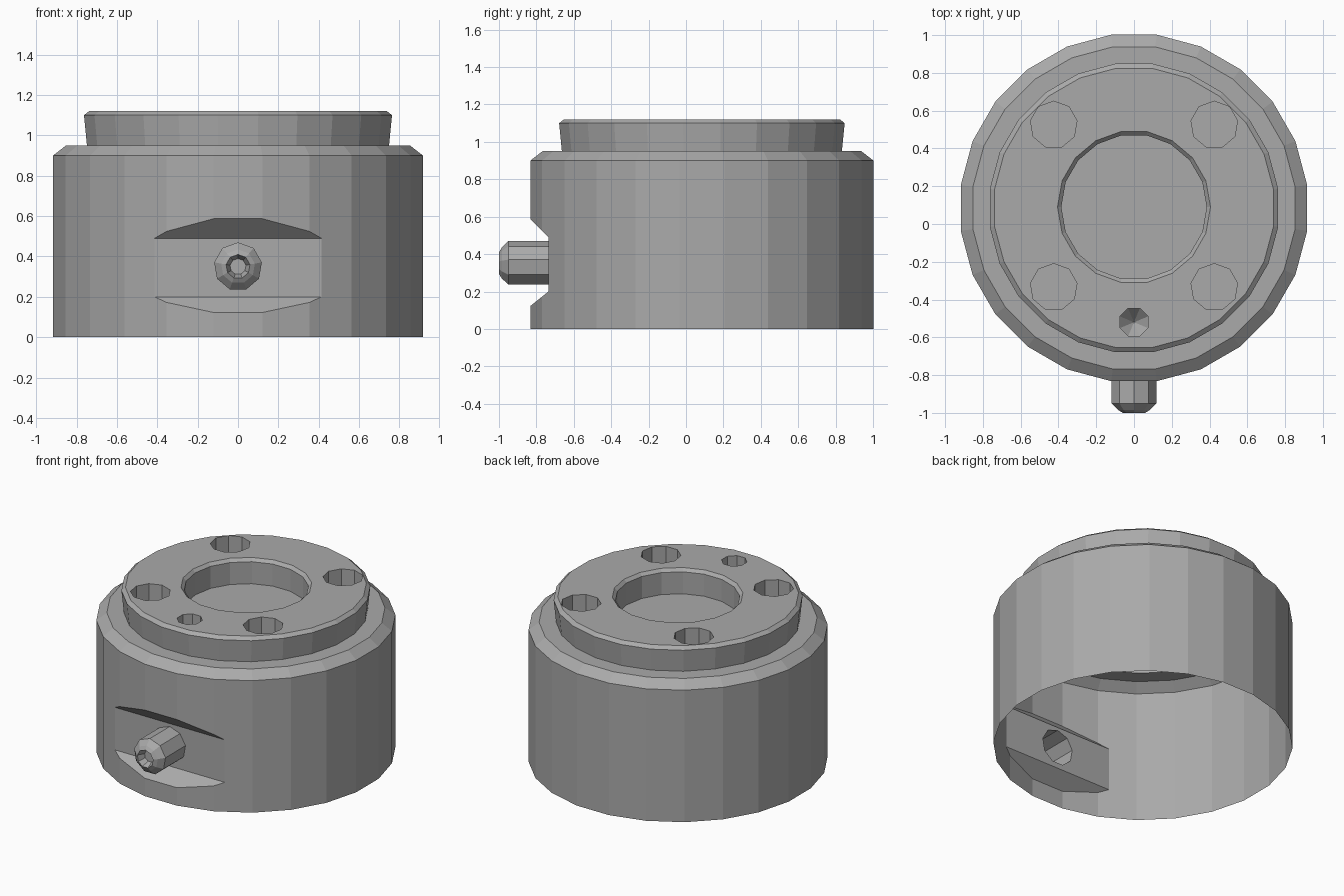
import bpy, bmesh, math
from mathutils import Matrix, Vector

if "Cube" in bpy.data.objects:
    bpy.data.objects.remove(bpy.data.objects["Cube"], do_unlink=True)

AXIS_Y = 0.085

grey = bpy.data.materials.new("light_grey")
grey.use_nodes = True
colour = (0.4, 0.4, 0.4, 1)
grey.diffuse_color = colour
grey.node_tree.nodes["Principled BSDF"].inputs["Base Color"].default_value = colour


def finish(name, bm):
    bmesh.ops.recalc_face_normals(bm, faces=bm.faces)
    mesh = bpy.data.meshes.new(name)
    bm.to_mesh(mesh)
    bm.free()
    mesh.materials.append(grey)
    obj = bpy.data.objects.new(name, mesh)
    bpy.context.collection.objects.link(obj)
    return obj


def lathe(name, profile, sides, place=Matrix()):
    """Closed turned solid from (radius, height) pairs, with a flat facing the front."""
    bm = bmesh.new()
    rings = []
    for r, z in profile:
        ring = []
        for i in range(sides):
            a = -math.pi / 2 + (i + 0.5) * math.tau / sides
            ring.append(bm.verts.new(place @ Vector((r * math.cos(a), r * math.sin(a), z))))
        rings.append(ring)
    for low, high in zip(rings, rings[1:]):
        for i in range(sides):
            j = (i + 1) % sides
            bm.faces.new((low[i], low[j], high[j], high[i]))
    bm.faces.new(rings[0])
    bm.faces.new(rings[-1])
    return finish(name, bm)


def combine(target, tool, operation):
    mod = target.modifiers.new("combine", "BOOLEAN")
    mod.operation, mod.solver, mod.object = operation, "EXACT", tool
    bpy.context.view_layer.update()
    graph = bpy.context.evaluated_depsgraph_get()
    mesh = bpy.data.meshes.new_from_object(target.evaluated_get(graph))
    target.modifiers.clear()
    target.data = mesh
    bpy.data.objects.remove(tool, do_unlink=True)


# Stepped housing with chamfered shoulders
housing = lathe("ring_housing", [(0.925, 0), (0.925, 0.9), (0.86, 0.95), (0.755, 0.95),
                                 (0.77, 1.1), (0.745, 1.12)], 24,
                Matrix.Translation((0, AXIS_Y, 0)))

# Central recess with a bevelled rim
combine(housing, lathe("recess_cutter", [(0.385, 0.95), (0.385, 1.1), (0.405, 1.12), (0.405, 1.2)],
                       18, Matrix.Translation((0, 0.09, 0))), "DIFFERENCE")

# Four bolt holes
for x in (-0.425, 0.425):
    for y in (-0.335, 0.525):
        combine(housing, lathe("bolt_hole_cutter", [(0.125, 0.96), (0.125, 1.2)], 9,
                               Matrix.Translation((x, y, 0))), "DIFFERENCE")

# Small drilled hole with a conical floor
combine(housing, lathe("drill_cutter", [(0.005, 0.96), (0.08, 1.04), (0.08, 1.2)], 8,
                       Matrix.Translation((0, -0.52, 0))), "DIFFERENCE")

# Flared flat slot across the front
bm = bmesh.new()
outline = [(-0.735, 0.2), (-0.735, 0.49), (-0.935, 0.69), (-0.935, 0.04)]
ends = [[bm.verts.new((x, y, z)) for y, z in outline] for x in (-0.7, 0.7)]
for i in range(4):
    j = (i + 1) % 4
    bm.faces.new((ends[0][i], ends[0][j], ends[1][j], ends[1][i]))
bm.faces.new(ends[0])
bm.faces.new(ends[1])
combine(housing, finish("slot_cutter", bm), "DIFFERENCE")

# Screw standing out of the slot, with a rounded head and a socket
screw_place = Matrix.Translation((0, 0, 0.35)) @ Matrix.Rotation(math.pi / 2, 4, "X")
combine(housing, lathe("set_screw", [(0.12, 0.7), (0.12, 0.95), (0.085, 0.985), (0.06, 1.0),
                                     (0.04, 0.95)], 9, screw_place), "UNION")

# Open the underside so the housing is a hollow shell
bm = bmesh.new()
bm.from_mesh(housing.data)
base = [f for f in bm.faces if all(v.co.z < 0.001 for v in f.verts)]
bmesh.ops.delete(bm, geom=base, context="FACES")
bm.to_mesh(housing.data)
bm.free()
